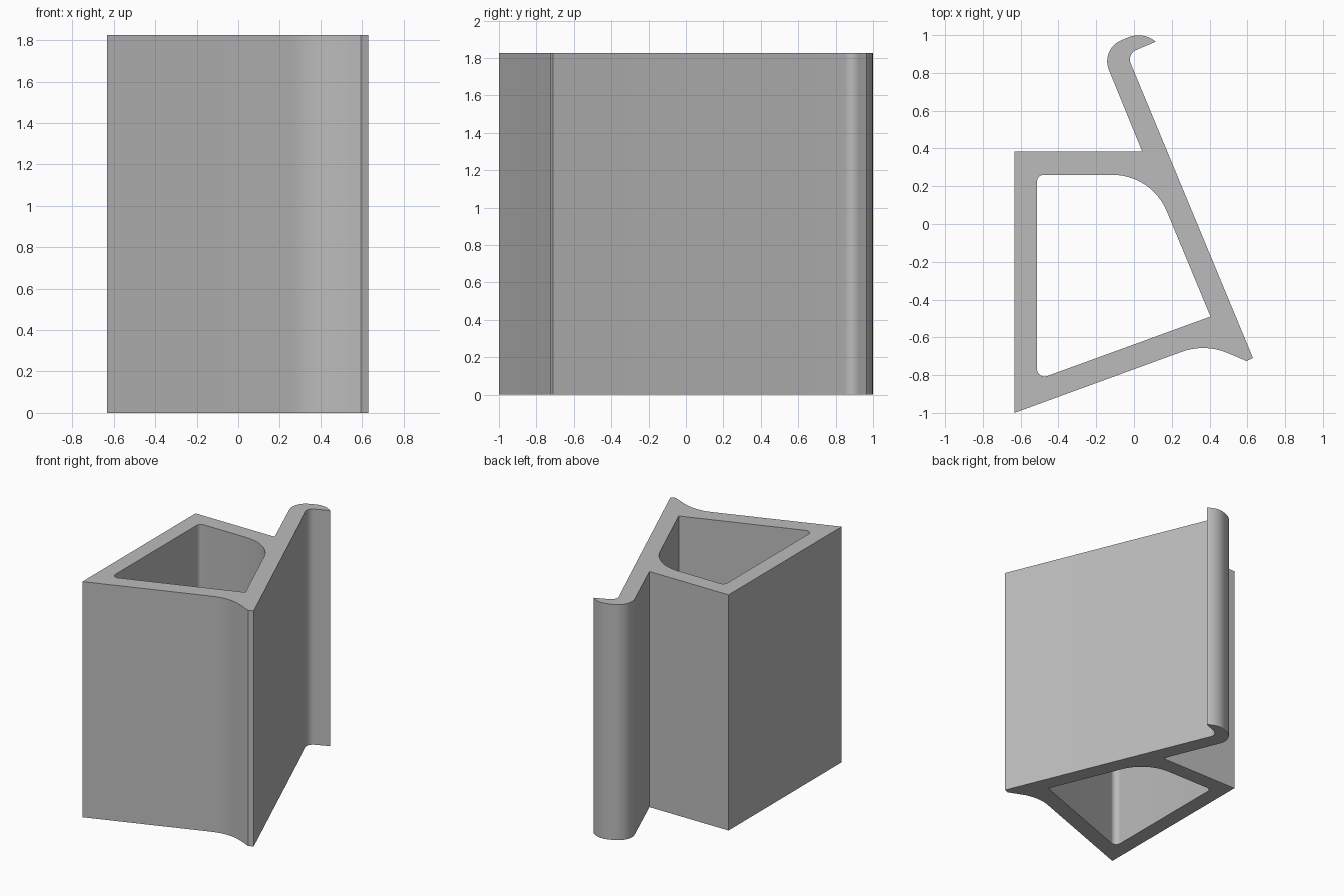
import bpy
import bmesh
import math
from mathutils import Vector

HEIGHT = 1.825

default = bpy.data.objects.get("Cube")
if default:
    bpy.data.objects.remove(default, do_unlink=True)


def rounded(corners, step=math.radians(6)):
    """Turn (x, y, radius) corners into an outline with true arc fillets."""
    points = []
    for i, (x, y, radius) in enumerate(corners):
        corner = Vector((x, y))
        if not radius:
            points.append(corner)
            continue
        before = (Vector(corners[i - 1][:2]) - corner).normalized()
        after = (Vector(corners[(i + 1) % len(corners)][:2]) - corner).normalized()
        half = before.angle(after) / 2
        centre = corner + (before + after).normalized() * radius / math.sin(half)
        start = corner + before * radius / math.tan(half) - centre
        end = corner + after * radius / math.tan(half) - centre
        turn = math.atan2(start.x * end.y - start.y * end.x, start.dot(end))
        count = max(4, math.ceil(abs(turn) / step))
        a = math.atan2(start.y, start.x)
        for k in range(count + 1):
            t = a + turn * k / count
            points.append(centre + radius * Vector((math.cos(t), math.sin(t))))
    return points


# Outer outline: sloped foot, flared lip, leaning wall, hook, square back
outer = [
    (-0.633, -1, 0), (0.375, -0.632, 0.33), (0.595, -0.725, 0),
    (0.63, -0.71, 0), (-0.038, 0.9, 0.055), (0.115, 0.965, 0),
    (0.048, 1.021, 0.14), (-0.178, 0.926, 0.12), (0.044, 0.383, 0),
    (-0.633, 0.383, 0),
]
# Hollow chamber running the full length
chamber = [
    (-0.513, 0.26, 0.035), (-0.513, -0.824, 0.04),
    (0.405, -0.49, 0), (0.094, 0.26, 0.31),
]

# Fill the section between both outlines and extrude it upward
bm = bmesh.new()
for outline in (rounded(outer), rounded(chamber)):
    verts = [bm.verts.new((p.x, p.y, 0)) for p in outline]
    for i, v in enumerate(verts):
        bm.edges.new((verts[i - 1], v))
bmesh.ops.triangle_fill(bm, use_beauty=True, edges=bm.edges[:], normal=(0, 0, 1))
result = bmesh.ops.extrude_face_region(bm, geom=bm.faces[:], use_keep_orig=True)
top = [g for g in result["geom"] if isinstance(g, bmesh.types.BMVert)]
bmesh.ops.translate(bm, verts=top, vec=(0, 0, HEIGHT))
bmesh.ops.recalc_face_normals(bm, faces=bm.faces[:])

mesh = bpy.data.meshes.new("hooked_profile")
bm.to_mesh(mesh)
bm.free()
profile = bpy.data.objects.new("hooked_profile", mesh)
bpy.context.collection.objects.link(profile)

# Plain grey material
grey = bpy.data.materials.new("plain grey")
grey.use_nodes = True
colour = (0.5, 0.5, 0.5, 1)
grey.diffuse_color = colour
grey.node_tree.nodes["Principled BSDF"].inputs["Base Color"].default_value = colour
mesh.materials.append(grey)

bpy.ops.object.select_all(action="DESELECT")
profile.select_set(True)
bpy.context.view_layer.objects.active = profile
bpy.ops.object.shade_smooth_by_angle(angle=math.radians(20))
